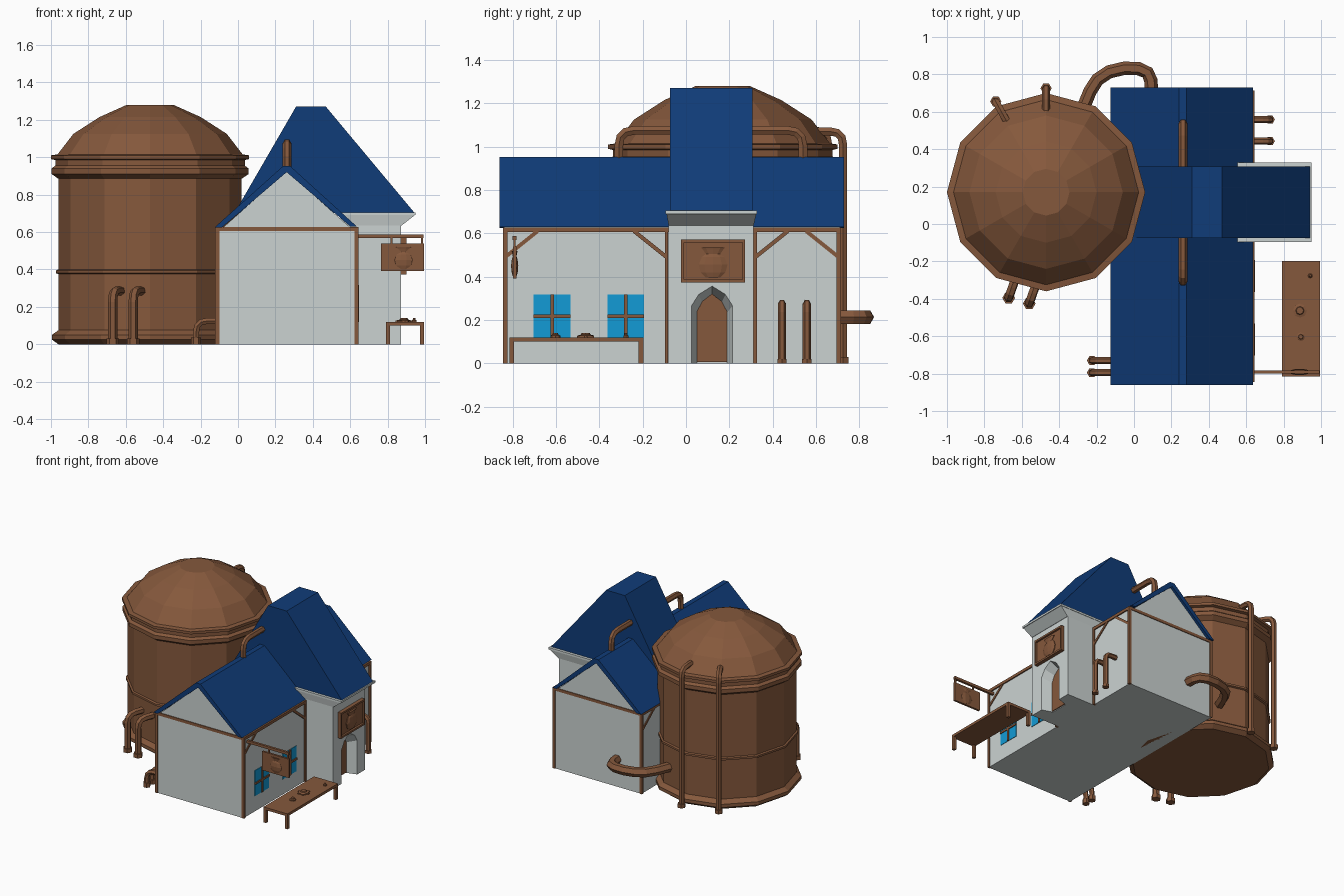
import bpy, bmesh, math
from mathutils import Vector, Matrix

if "Cube" in bpy.data.objects:
    bpy.data.objects.remove(bpy.data.objects["Cube"])


def material(name, rgb):
    m = bpy.data.materials.new(name)
    m.diffuse_color = (*rgb, 1)
    m.use_nodes = True
    m.node_tree.nodes["Principled BSDF"].inputs["Base Color"].default_value = m.diffuse_color
    return m


COPPER = material("copper brown", (0.235, 0.098, 0.045))
WHITE = material("plaster white", (0.60, 0.65, 0.64))
BLUE = material("roof blue", (0.005, 0.045, 0.19))
GLASS = material("window blue", (0.006, 0.33, 0.67))


def finish(name, bm, mat):
    bmesh.ops.recalc_face_normals(bm, faces=bm.faces[:])
    me = bpy.data.meshes.new(name)
    bm.to_mesh(me)
    bm.free()
    me.materials.append(mat)
    ob = bpy.data.objects.new(name, me)
    bpy.context.collection.objects.link(ob)
    return ob


def box(name, x, y, z, mat):
    """Box from (min, max) pairs."""
    bm = bmesh.new()
    bmesh.ops.create_cube(bm, size=1)
    for v in bm.verts:
        v.co = [r[0] if c < 0 else r[1] for c, r in zip(v.co, (x, y, z))]
    return finish(name, bm, mat)


def loft(name, loops, mat):
    """Closed solid bridging two equal loops of 3D points."""
    bm = bmesh.new()
    a, b = [[bm.verts.new(p) for p in lp] for lp in loops]
    bm.faces.new(a)
    bm.faces.new(b)
    for i in range(len(a)):
        j = (i + 1) % len(a)
        bm.faces.new((a[i], a[j], b[j], b[i]))
    return finish(name, bm, mat)


def prism_y(name, pts, y0, y1, mat):
    return loft(name, [[(x, y, z) for x, z in pts] for y in (y0, y1)], mat)


def lathe(name, profile, sides, loc, mat, scale=(1, 1, 1)):
    bm = bmesh.new()
    rings = []
    for r, z in profile:
        rings.append([bm.verts.new((r * math.cos(2 * math.pi * i / sides),
                                    r * math.sin(2 * math.pi * i / sides), z)) for i in range(sides)])
    for a, b in zip(rings, rings[1:]):
        for i in range(sides):
            j = (i + 1) % sides
            bm.faces.new((a[i], a[j], b[j], b[i]))
    bm.faces.new(rings[0])
    bm.faces.new(rings[-1])
    bm.transform(Matrix.Translation(loc) @ Matrix.Diagonal((*scale, 1)))
    return finish(name, bm, mat)


def beam(name, a, b, size):
    """Square timber between two points."""
    a, b = Vector(a), Vector(b)
    d = b - a
    bm = bmesh.new()
    bmesh.ops.create_cube(bm, size=1)
    bm.transform(Matrix.Translation((a + b) / 2) @ d.to_track_quat('Z', 'Y').to_matrix().to_4x4()
                 @ Matrix.Diagonal((size, size, d.length, 1)))
    return finish(name, bm, COPPER)


def pipe(name, pts, radius, bend=0.07):
    """Six-sided tube with rounded corners."""
    pts = [Vector(p) for p in pts]
    path = [pts[0]]
    for p, c, n in zip(pts, pts[1:], pts[2:]):
        s = c + (p - c).normalized() * min(bend, (p - c).length * 0.5)
        e = c + (n - c).normalized() * min(bend, (n - c).length * 0.5)
        path += [s.lerp(c, t).lerp(c.lerp(e, t), t) for t in (0, 0.33, 0.67, 1)]
    path.append(pts[-1])
    cu = bpy.data.curves.new(name, 'CURVE')
    cu.dimensions = '3D'
    cu.bevel_depth = radius
    cu.bevel_resolution = 1
    cu.use_fill_caps = True
    sp = cu.splines.new('POLY')
    sp.points.add(len(path) - 1)
    for q, p in zip(sp.points, path):
        q.co = (*p, 1)
    sp.use_smooth = False
    cu.materials.append(COPPER)
    ob = bpy.data.objects.new(name, cu)
    bpy.context.collection.objects.link(ob)
    bpy.context.view_layer.objects.active = ob
    ob.select_set(True)
    bpy.ops.object.convert(target='MESH')
    bpy.context.object.select_set(False)


# Tank with hoops and faceted dome
TX, TY = -0.47, 0.17
lathe("tank", [(.49, 0), (.525, .025), (.525, .05), (.49, .075),
               (.49, .375), (.503, .38), (.503, .395), (.49, .40),
               (.49, .885), (.527, .91), (.527, .94), (.507, .955), (.507, .985),
               (.53, .99), (.53, 1.01), (.495, 1.015), (.41, 1.125), (.27, 1.215), (.125, 1.28)],
      12, (TX, TY, 0), COPPER)

# House, gable and roof
prism_y("house_walls", [(-.115, 0), (.635, 0), (.635, .62), (.605, .62), (.26, .925), (-.085, .62), (-.115, .62)],
        -.84, .71, WHITE)
prism_y("house_roof", [(-.125, .625), (.24, .952), (.28, .952), (.635, .63), (.60, .63), (.26, .92), (-.085, .625)],
        -.86, .73, BLUE)

# Timber frame
for x in (-.112, .632):
    for y in (-.835, .705):
        box("corner_post", (x - .01, x + .012), (y - .01, y + .01), (0, .625), COPPER)
    box("eave_beam", (x - .01, x + .012), (-.845, .715), (.605, .627), COPPER)
    for y, s in ((-.835, 1), (.705, -1)):
        beam("corner_brace", (x, y, .49), (x, y + .15 * s, .61), .018)
for y in (-.835, .705):
    box("gable_beam", (-.12, .642), (y - .01, y + .01), (.605, .627), COPPER)
for y, s in ((-.09, -1), (.32, 1)):
    box("porch_post", (.622, .644), (y - .008, y + .008), (0, .625), COPPER)
    beam("porch_brace", (.633, y, .49), (.633, y + .15 * s, .61), .018)

# Entrance tower with splayed pointed doorway
DY = .12


def arch(x, hw, h, z0):
    half = [(hw, z0), (hw, .74 * h), (.65 * hw, .89 * h)]
    return [(x, DY + y, z) for y, z in half + [(0, h)] + [(-y, z) for y, z in half[::-1]]]


tower = box("entrance_tower", (.5, .872), (-.08, .312), (0, .66), WHITE)
cutter = loft("door_cutter", [arch(.88, .098, .36, -.02), arch(.79, .07, .32, -.02)], WHITE)
cutter.hide_render = True
mod = tower.modifiers.new("doorway", 'BOOLEAN')
mod.object = cutter
mod.solver = 'EXACT'
bpy.context.view_layer.objects.active = tower
bpy.ops.object.modifier_apply(modifier="doorway")
bpy.data.objects.remove(cutter)
loft("door", [arch(.788, .07, .32, .005), arch(.797, .07, .32, .005)], COPPER)


def rect(x0, x1, y0, y1, z):
    return [(x0, y0, z), (x1, y0, z), (x1, y1, z), (x0, y1, z)]


loft("tower_cornice", [rect(.56, .875, -.08, .312, .635), rect(.55, .945, -.09, .325, .69)], WHITE)
box("cornice_lip", (.55, .95), (-.095, .328), (.69, .705), WHITE)
prism_y("tower_roof", [(-.02, .70), (.31, 1.27), (.47, 1.27), (.942, .705)], -.075, .307, BLUE)

# Jar emblem shape shared by the signs
JAR = [(.035, 0), (.06, .025), (.07, .06), (.055, .095), (.035, .11), (.05, .13), (.06, .14)]

# Wall sign
box("wall_sign", (.87, .885), (-.015, .265), (.38, .565), COPPER)
for z in (.375, .56):
    box("wall_sign_rail", (.87, .9), (-.022, .272), (z - .002, z + .012), COPPER)
for y in (-.022, .26):
    box("wall_sign_side", (.87, .9), (y, y + .012), (.375, .57), COPPER)
lathe("wall_sign_jar", JAR, 10, (.885, .125, .395), COPPER, (.25, 1, 1))

# Hanging sign
box("sign_arm", (.635, .993), (-.80, -.782), (.568, .588), COPPER)
for x in (.815, .978):
    box("sign_hanger", (x, x + .012), (-.796, -.786), (.53, .57), COPPER)
box("hanging_sign", (.765, .995), (-.799, -.783), (.392, .538), COPPER)
lathe("hanging_sign_jar", JAR, 10, (.885, -.791, .40), COPPER, (.8, .25, .85))

# Windows on the east wall
for y in (-.618, -.278):
    box("window_pane", (.633, .639), (y - .085, y + .085), (.12, .317), GLASS)
    box("window_mullion", (.635, .646), (y - .008, y + .008), (.12, .317), COPPER)
    box("window_bar", (.635, .646), (y - .085, y + .085), (.21, .226), COPPER)

# Table with small metal wares
box("table_top", (.79, .995), (-.815, -.197), (.10, .12), COPPER)
for x in (.79, .973):
    for y in (-.815, -.219):
        box("table_leg", (x, x + .022), (y, y + .022), (0, .10), COPPER)
for x, y, r in ((.887, -.463, .038), (.892, -.603, .023), (.942, -.277, .012)):
    lathe("table_ware", [(r, .12), (r, .128), (r * .6, .132), (r * .5, .14)], 8, (x, y, 0), COPPER)
for i in range(6):
    a = i * math.pi / 3
    x, y = .887 + .036 * math.cos(a), -.463 + .036 * math.sin(a)
    box("gear_tooth", (x - .008, x + .008), (y - .008, y + .008), (.12, .127), COPPER)

# Downpipes beside the door and low pipes on the west wall
for y in (.443, .558):
    pipe("east_pipe", [(.62, y, .275), (.728, y, .275), (.728, y, 0)], .019, .04)
    lathe("east_pipe_foot", [(.025, 0), (.025, .02)], 6, (.728, y, 0), COPPER)
for y in (-.73, -.795):
    pipe("west_pipe", [(-.10, y, .125), (-.225, y, .125), (-.225, y, 0)], .019, .09)
    lathe("west_pipe_foot", [(.027, 0), (.027, .035)], 6, (-.225, y, 0), COPPER)

# Short bent pipes on the tank front
for x, y in ((-.67, -.395), (-.56, -.425)):
    pipe("tank_front_pipe", [(x, y, 0), (x, y, .285), (x + .06, y + .17, .285)], .025, .06)
    lathe("tank_pipe_foot", [(.034, 0), (.034, .03)], 6, (x, y, 0), COPPER)

# Tall pipes up the tank back
for deg in (90, 119):
    c, s = math.cos(math.radians(deg)), math.sin(math.radians(deg))
    pipe("tank_riser", [(TX + r * c, TY + r * s, z) for r, z in ((.555, 0), (.555, 1.07), (.42, 1.07))], .022, .06)
    lathe("riser_foot", [(.03, 0), (.03, .03)], 6, (TX + .555 * c, TY + .555 * s, 0), COPPER)

# Large pipe joining tank and house at the back
pipe("connecting_pipe", [(-.28, .60, .213), (-.19, .82, .213), (.085, .845, .213), (.095, .69, .213)], .036, .15)

# Pipes from tower to roof ridge
pipe("front_ridge_pipe", [(.262, 0, 1.075), (.262, -.31, 1.075), (.262, -.31, .92)], .023)
pipe("back_ridge_pipe", [(.262, .23, 1.075), (.262, .54, 1.075), (.262, .54, .92)], .023)
